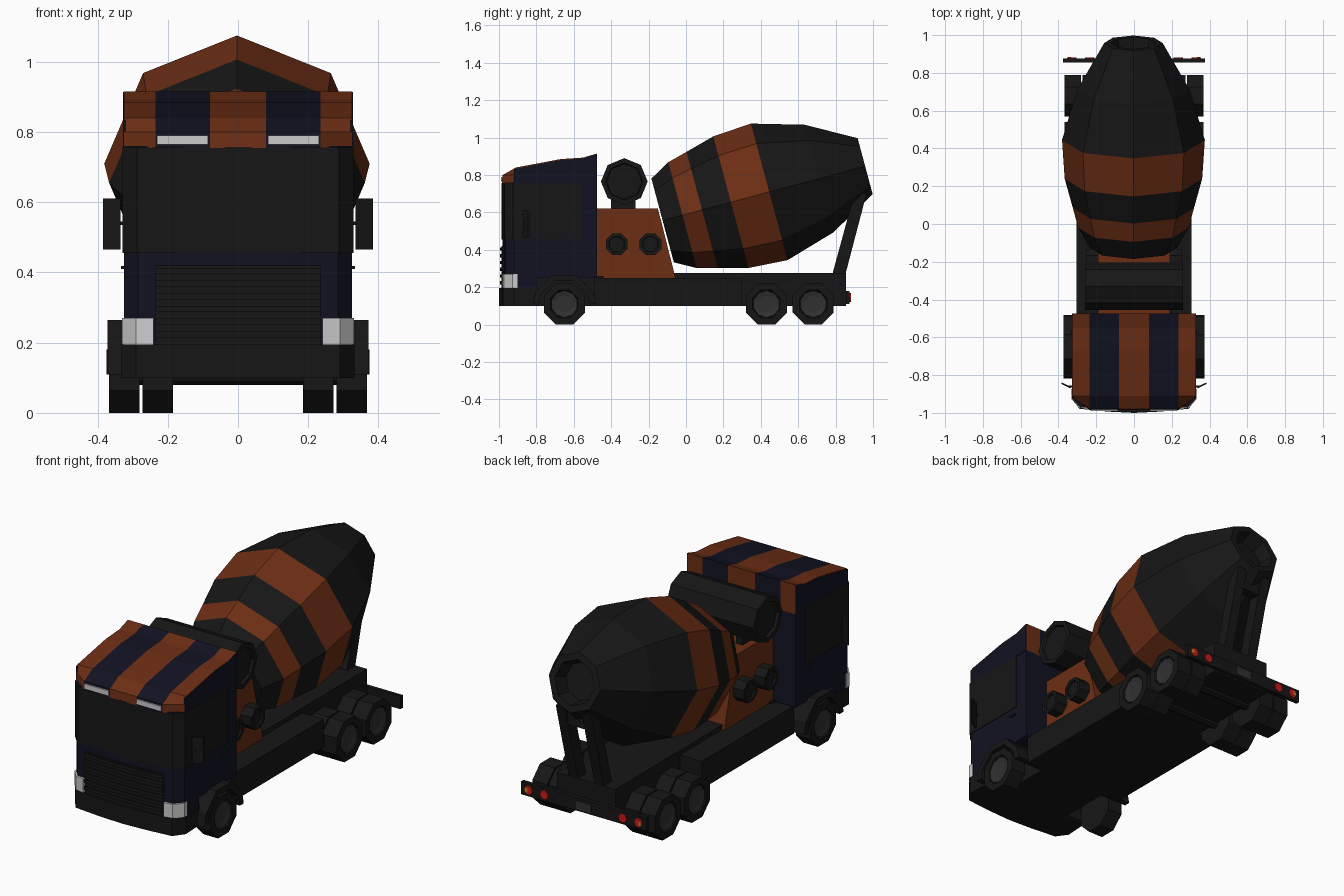
import bpy, bmesh, math
from mathutils import Vector as V

if "Cube" in bpy.data.objects:
    bpy.data.objects.remove(bpy.data.objects["Cube"])


def material(name, r, g, b):
    m = bpy.data.materials.new(name)
    m.diffuse_color = (r, g, b, 1)
    m.use_nodes = True
    m.node_tree.nodes["Principled BSDF"].inputs["Base Color"].default_value = m.diffuse_color
    return m


BLACK = material("black", .008, .008, .008)
BLUE = material("blue", .006, .006, .016)
ORANGE = material("orange", .15, .027, .007)
RIM = material("rim_grey", .03, .03, .03)
WHITE = material("lamp_white", .6, .6, .6)
RED = material("lamp_red", .6, .01, .01)
AMBER = material("lamp_amber", .6, .2, .01)


def finish(name, bm, mats):
    bmesh.ops.recalc_face_normals(bm, faces=bm.faces[:])
    me = bpy.data.meshes.new(name)
    bm.to_mesh(me)
    bm.free()
    for m in mats:
        me.materials.append(m)
    ob = bpy.data.objects.new(name, me)
    bpy.context.collection.objects.link(ob)
    return ob


def loft(name, a, b, mat):
    """Solid between two matching outlines."""
    bm = bmesh.new()
    va, vb = [bm.verts.new(p) for p in a], [bm.verts.new(p) for p in b]
    n = len(a)
    bm.faces.new(va)
    bm.faces.new(vb)
    for i in range(n):
        j = (i + 1) % n
        bm.faces.new((va[i], va[j], vb[j], vb[i]))
    return finish(name, bm, [mat])


def side_prism(name, yz, x0, x1, mat):
    return loft(name, [(x0, y, z) for y, z in yz], [(x1, y, z) for y, z in yz], mat)


def plan_prism(name, xy, z0, z1, mat):
    return loft(name, [(x, y, z0) for x, y in xy], [(x, y, z1) for x, y in xy], mat)


def sym(half):
    """Mirror a right-hand half outline to a closed one."""
    return half + [(-x, y) for x, y in reversed(half) if x > 0]


def box(name, x0, x1, y0, y1, z0, z1, mat):
    return plan_prism(name, [(x0, y0), (x1, y0), (x1, y1), (x0, y1)], z0, z1, mat)


def lathe(name, origin, axis, up, rings, mats, n=8, phase=0.0):
    """Rings of (distance, radius) along an axis, one material per band."""
    o, u, w = V(origin), V(axis).normalized(), V(up).normalized()
    s = u.cross(w)
    bm = bmesh.new()
    loops = [[bm.verts.new(o + u * t + (w * math.cos(phase + k * math.tau / n)
              + s * math.sin(phase + k * math.tau / n)) * r) for k in range(n)]
             for t, r in rings]
    bm.faces.new(loops[0])
    slots = list(dict.fromkeys(mats))
    for i in range(len(rings) - 1):
        for k in range(n):
            j = (k + 1) % n
            f = bm.faces.new((loops[i][k], loops[i][j], loops[i + 1][j], loops[i + 1][k]))
            f.material_index = slots.index(mats[min(i, len(mats) - 1)])
    bm.faces.new(loops[-1]).material_index = slots.index(mats[-1])
    return finish(name, bm, slots)


# Cab shell
front = [(.325, -.92), (.285, -.965), (.14, -.978), (0, -.982)]
plan_prism("cab_body", sym([(.325, -.475)] + front), .25, .76, BLUE)
plan_prism("cab_lower_front", sym([(.325, -.80)] + front), .19, .25, BLUE)
glass = [(.329, -.555), (.329, -.925), (.287, -.970), (.14, -.982), (0, -.986)]
plan_prism("cab_windows", sym(glass), .455, .757, BLACK)

# Striped roof with raised rear edge
roof = [(-.475, .755), (-.475, .915), (-.55, .893), (-.67, .885),
        (-.91, .84), (-.98, .80), (-.985, .755)]
edge = [(max(y, -.92), z) for y, z in roof]
for i, (x0, x1) in enumerate([(-.08, .08), (.08, .235), (-.235, -.08)]):
    side_prism(f"roof_stripe_{i}", roof, x0, x1, BLUE if i else ORANGE)
for s, side in ((1, "right"), (-1, "left")):
    loft(f"roof_edge_{side}", [(s * .235, y, z) for y, z in roof],
         [(s * .325, y, z) for y, z in edge], ORANGE)
    side_prism(f"roof_side_{side}", [(-.475, .755), (-.475, .914), (-.55, .889),
               (-.67, .88), (-.92, .832), (-.92, .755)], s * .32, s * .328, BLUE)
    box(f"roof_lamp_{side}", *sorted((s * .085, s * .23)), -.989, -.97, .765, .79, WHITE)

# Grille, slats and bumper
plan_prism("grille", sym([(.235, -.94), (.235, -.974), (.14, -.983), (0, -.987)]),
           .19, .42, BLACK)
for i in range(6):
    z = .215 + i * .036
    plan_prism(f"grille_slat_{i}", sym([(.235, -.95), (.235, -.982), (.14, -.991), (0, -.995)]),
               z, z + .018, BLACK)
plan_prism("bumper", sym([(.325, -.79), (.332, -.92), (.29, -.978), (.14, -.993), (0, -1.0)]),
           .10, .195, BLACK)

# Frame
box("cab_underframe", -.2, .2, -.82, -.44, .10, .26, BLACK)
box("side_frame", -.305, .305, -.49, .30, .10, .25, BLACK)
box("rear_frame", -.175, .175, -.48, .855, .10, .275, BLACK)
box("rear_light_bar", -.375, .375, .855, .875, .11, .18, BLACK)
box("rear_plate", -.045, .045, .87, .879, .12, .165, RIM)


def wheel(name, s, x0, x1, y):
    lathe(name, (s * x0, y, .11), (s, 0, 0), (0, 0, 1),
          [(0, .119), (x1 - x0, .119), (x1 - x0, .08), (x1 - x0 - .02, .072)],
          [BLACK], 8, math.pi / 8)
    lathe(name + "_rim", (s * (x1 - .03), y, .11), (s, 0, 0), (0, 0, 1),
          [(0, .074), (.025, .072), (.018, .045)], [RIM], 10)


arch = [math.radians(a) for a in (0, 22.5, 67.5, 112.5, 157.5, 180)]
fender = [(-.65 + r * math.cos(a), .11 + r * math.sin(a))
          for r, seq in ((.168, arch), (.135, arch[::-1])) for a in seq]

for s, side in ((1, "right"), (-1, "left")):
    # Wheels and front fenders
    wheel(f"front_wheel_{side}", s, .28, .368, -.65)
    for i, y in enumerate((.43, .68)):
        wheel(f"rear_outer_wheel_{side}_{i}", s, .28, .368, y)
        wheel(f"rear_inner_wheel_{side}_{i}", s, .185, .272, y)
        lathe(f"rear_axle_{side}_{i}", (0, y, .11), (s, 0, 0), (0, 0, 1),
              [(0, .03), (.3, .03)], [BLACK])
    side_prism(f"front_fender_{side}", fender, s * .20, s * .372, BLACK)
    # Headlights and mirrors
    lamp = [(.24, -.90), (.24, -.982), (.29, -.974), (.330, -.928), (.330, -.902)]
    plan_prism(f"headlight_{side}", [(s * x, y) for x, y in lamp], .195, .27, WHITE)
    mirror = [(.335, -.872), (.385, -.846), (.385, -.838), (.335, -.862)]
    plan_prism(f"mirror_{side}", [(s * x, y) for x, y in mirror], .465, .61, BLACK)
    box(f"mirror_arm_{side}", *sorted((s * .32, s * .35)), -.866, -.856, .535, .545, BLACK)
    box(f"door_handle_{side}", *sorted((s * .32, s * .333)), -.60, -.56, .41, .418, BLACK)
    # Tail lamps
    for i, x in enumerate((.235, .33)):
        lathe(f"tail_lamp_{side}_{i}", (s * x, .87, .145), (0, 1, 0), (0, 0, 1),
              [(0, .025), (.011, .025)], [RED])
    box(f"indicator_{side}", *sorted((s * .333, s * .35)), .87, .883, .133, .157, AMBER)
    # Side canisters on the pedestal
    for i, y in enumerate((-.37, -.19)):
        lathe(f"canister_{side}_{i}", (s * .18, y, .43), (s, 0, 0), (0, 0, 1),
              [(0, .063), (.075, .063), (.075, .045), (.065, .042)],
              [BLACK], 8, math.pi / 8)
    # Rear drum support legs
    side_prism(f"drum_leg_{side}", [(.78, .26), (.85, .26), (.965, .70), (.90, .70)],
               s * .05, s * .105, BLACK)
box("drum_leg_crossbar", -.10, .10, .88, .94, .60, .68, BLACK)

# Drum pedestal and water tank
side_prism("drum_pedestal", [(-.48, .245), (-.055, .245), (-.15, .62), (-.48, .62)],
           -.19, .19, ORANGE)
lathe("water_tank", (-.26, -.33, .765), (1, 0, 0), (0, 0, 1),
      [(.015, .095), (0, .10), (0, .125), (.52, .125), (.52, .10), (.505, .095)], [BLACK])
for x in (-.15, .11):
    box("tank_bracket", x, x + .04, -.40, -.27, .61, .70, BLACK)

# Tilted striped drum with open mouth
tilt = math.radians(15)
lathe("mixer_drum", (-.003, -.125, .557), (0, math.cos(tilt), math.sin(tilt)),
      (0, -math.sin(tilt), math.cos(tilt)),
      [(0, .232), (.11, .293), (.218, .321), (.378, .364), (.59, .378),
       (.865, .298), (1.121, .155), (1.121, .118), (1.05, .10)],
      [BLACK, ORANGE, BLACK, ORANGE, BLACK, BLACK, BLACK, BLACK])
